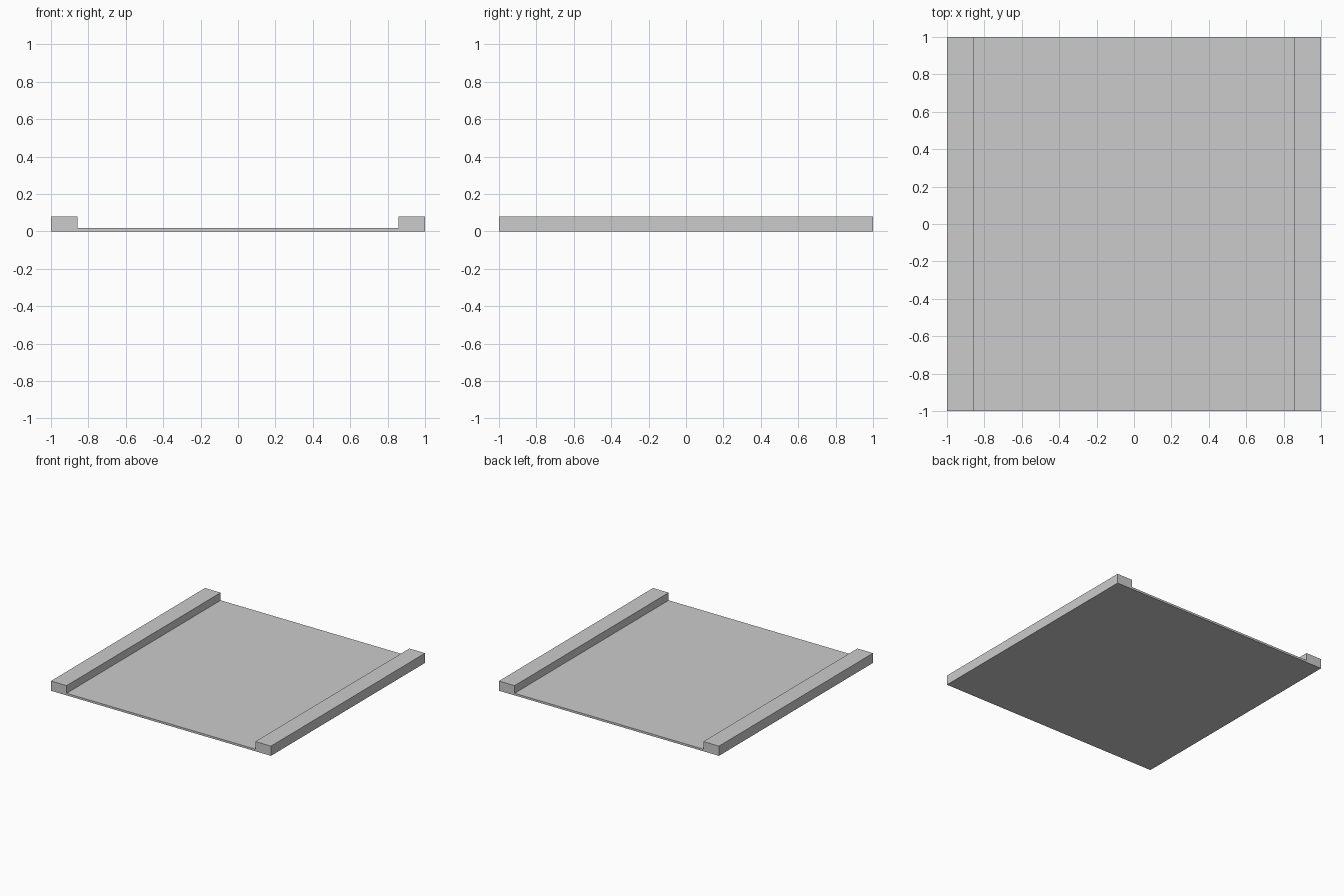
import bpy
import bmesh

if "Cube" in bpy.data.objects:
    bpy.data.objects.remove(bpy.data.objects["Cube"])

HALF = 1.0       # half of width and length
INNER = 0.858    # inner face of each kerb
DECK_Z = 0.017   # top of the thin deck
KERB_Z = 0.08    # top of the kerbs

# Cross-section: thin deck with a raised kerb along each side
right = [(HALF, 0), (HALF, KERB_Z), (INNER, KERB_Z), (INNER, DECK_Z)]
profile = right + [(-x, z) for x, z in reversed(right)]

# Sweep the cross-section from front to back
bm = bmesh.new()
section = bm.faces.new([bm.verts.new((x, -HALF, z)) for x, z in profile])
swept = bmesh.ops.extrude_face_region(bm, geom=[section], use_keep_orig=True)
back = [g for g in swept["geom"] if isinstance(g, bmesh.types.BMVert)]
bmesh.ops.translate(bm, verts=back, vec=(0, 2 * HALF, 0))
bmesh.ops.recalc_face_normals(bm, faces=bm.faces)

mesh = bpy.data.meshes.new("deck_with_kerbs")
bm.to_mesh(mesh)
bm.free()
bpy.context.collection.objects.link(bpy.data.objects.new("deck_with_kerbs", mesh))
